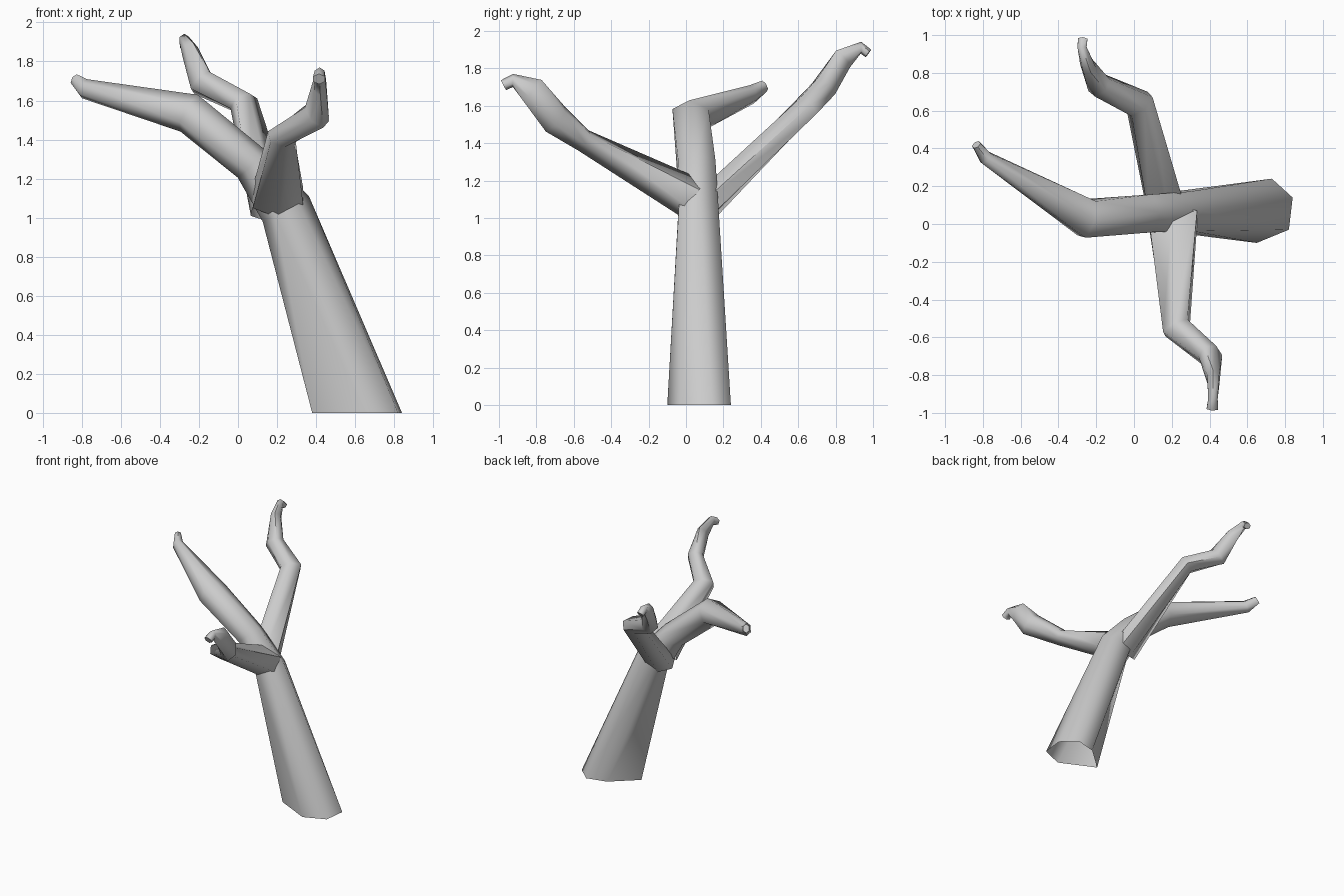
import bpy, bmesh, math
from mathutils import Vector

if "Cube" in bpy.data.objects:
    bpy.data.objects.remove(bpy.data.objects["Cube"])

SIDES = 6


def tube(name, path, base=None):
    """Six-sided limb through (x, y, z, half width, half height) rings; open root, capped tip."""
    pts = [Vector(p[:3]) for p in path]
    bm = bmesh.new()
    rings = []
    for i, p in enumerate(path):
        t = Vector()
        if i > 0:
            t += (pts[i] - pts[i - 1]).normalized()
        if i < len(pts) - 1:
            t += (pts[i + 1] - pts[i]).normalized()
        t.normalize()
        side = t.cross(Vector((0, 0, 1))).normalized()
        up = side.cross(t)
        ring = []
        for k in range(SIDES):
            a = math.tau * k / SIDES
            co = pts[i] + side * (math.sin(a) * p[3] / 0.866) + up * (math.cos(a) * p[4])
            if base and i == 0:
                co = Vector((*base[k], 0))
            ring.append(bm.verts.new(co))
        rings.append(ring)
    for a, b in zip(rings, rings[1:]):
        for k in range(SIDES):
            j = (k + 1) % SIDES
            bm.faces.new((a[k], a[j], b[j], b[k]))
    bm.faces.new(rings[-1])
    bmesh.ops.recalc_face_normals(bm, faces=bm.faces)
    me = bpy.data.meshes.new(name)
    bm.to_mesh(me)
    bm.free()
    ob = bpy.data.objects.new(name, me)
    bpy.context.collection.objects.link(ob)
    bpy.context.view_layer.objects.active = ob
    ob.select_set(True)
    bpy.ops.object.shade_smooth_by_angle(angle=math.radians(65))
    ob.select_set(False)


# Leaning trunk running on into the left branch, with an irregular foot
foot = [(.84, .14), (.73, .24), (.57, .20), (.38, .03), (.65, -.10), (.82, -.03)]
tube("trunk_and_left_branch", [
    (.61, .07, 0, .17, .23),
    (.245, .065, 1.045, .105, .135),
    (.07, .055, 1.275, .10, .10),
    (-.25, .03, 1.535, .10, .105),
    (-.785, .35, 1.66, .035, .052),
    (-.835, .42, 1.705, .022, .033)], foot)

# Front branch with crooked, hooked end
tube("front_branch", [
    (.205, .04, 1.10, .13, .115),
    (.225, -.55, 1.415, .072, .062),
    (.405, -.70, 1.53, .055, .09),
    (.42, -.82, 1.68, .032, .075),
    (.418, -.925, 1.735, .025, .035),
    (.415, -.975, 1.71, .03, .03)])

# Back branch with crooked, hooked end
tube("back_branch", [
    (.17, .08, 1.04, .10, .085),
    (.03, .635, 1.585, .075, .065),
    (-.185, .735, 1.69, .06, .075),
    (-.245, .84, 1.85, .035, .06),
    (-.275, .935, 1.91, .024, .032),
    (-.272, .975, 1.88, .025, .025)])
